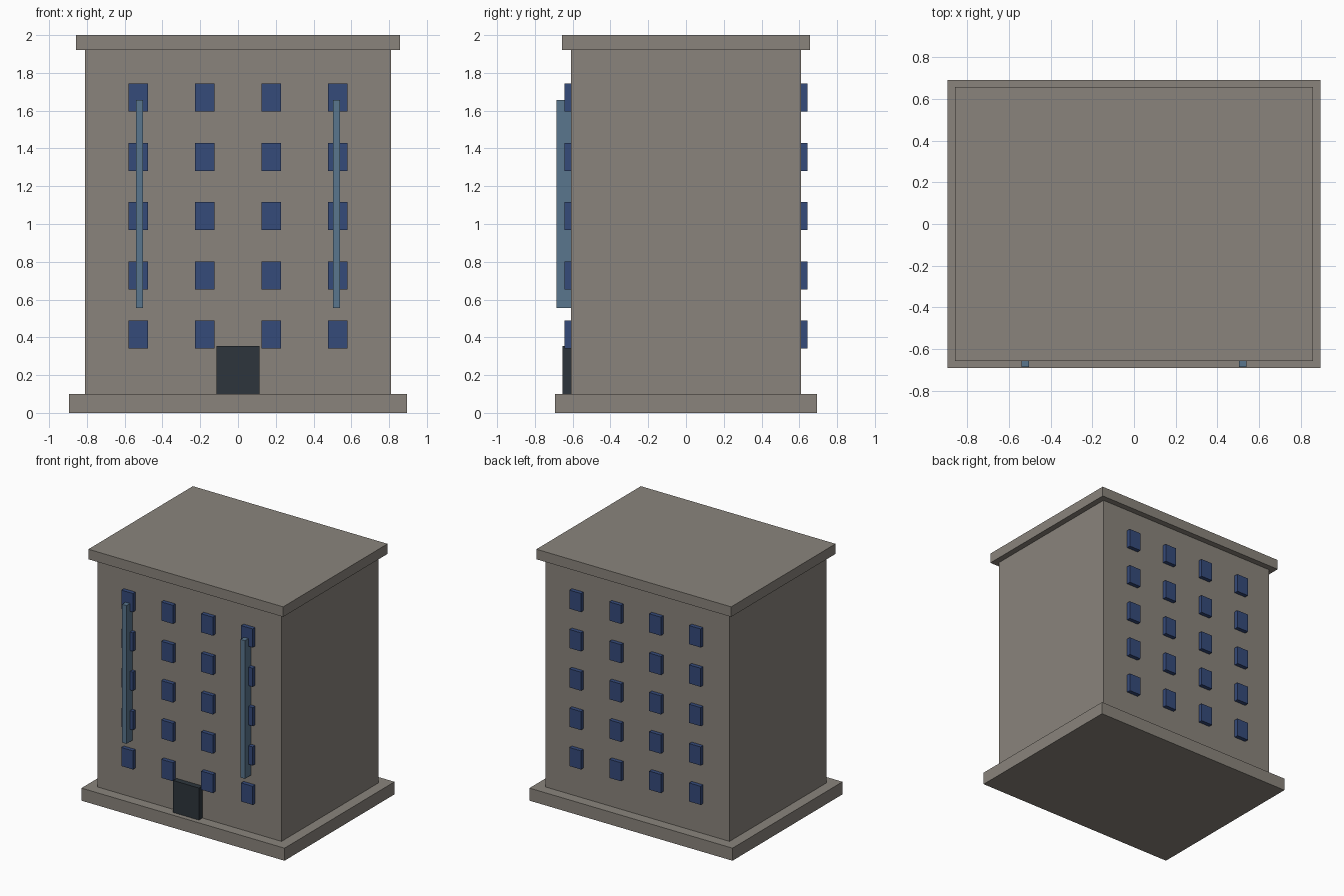
import bpy

default = bpy.data.objects.get("Cube")
if default:
    bpy.data.objects.remove(default, do_unlink=True)


def material(name, rgb):
    mat = bpy.data.materials.new(name)
    mat.use_nodes = True
    color = (*rgb, 1.0)
    mat.diffuse_color = color
    mat.node_tree.nodes["Principled BSDF"].inputs["Base Color"].default_value = color
    return mat


def box(name, x, y, z, mat):
    """Box from (min, max) ranges along each axis."""
    spans = (x, y, z)
    bpy.ops.mesh.primitive_cube_add(size=1, location=[(a + b) / 2 for a, b in spans])
    obj = bpy.context.object
    obj.name = name
    obj.scale = [b - a for a, b in spans]
    bpy.ops.object.transform_apply(location=False, rotation=False, scale=True)
    obj.data.materials.append(mat)
    return obj


def around(center, size):
    return (center - size / 2, center + size / 2)


stone = material("warm grey stone", (0.254, 0.231, 0.202))
glass = material("dark blue glass", (0.036, 0.069, 0.195))
steel = material("blue grey steel", (0.102, 0.181, 0.270))
dark = material("charcoal door", (0.026, 0.036, 0.045))

WALL_Y = 0.61
BASE_TOP = 0.10
ROOF_BOTTOM = 1.92

# Main masses
box("base_slab", around(0, 1.79), around(0, 1.385), (0, BASE_TOP), stone)
box("main_block", around(0, 1.622), around(0, 2 * WALL_Y), (BASE_TOP, ROOF_BOTTOM), stone)
box("roof_slab", around(0, 1.717), around(0, 1.315), (ROOF_BOTTOM, 2.0), stone)

# Windows: five floors of four, on the front and the back
for side, sign in (("front", -1), ("back", 1)):
    for floor in range(5):
        for column in range(4):
            box(f"{side}_window_{floor + 1}_{column + 1}",
                around((column - 1.5) * 0.352, 0.102),
                around(sign * WALL_Y, 0.064),
                around(0.415 + floor * 0.3135, 0.148), glass)

# Vertical fins on the front
for side, sign in (("right", -1), ("left", 1)):
    box(f"{side}_fin", around(sign * 0.522, 0.038), (-0.686, -WALL_Y + 0.01),
        (0.555, 1.657), steel)

# Entrance
box("front_door", around(0, 0.227), (-0.654, -WALL_Y + 0.01), (BASE_TOP, 0.355), dark)
